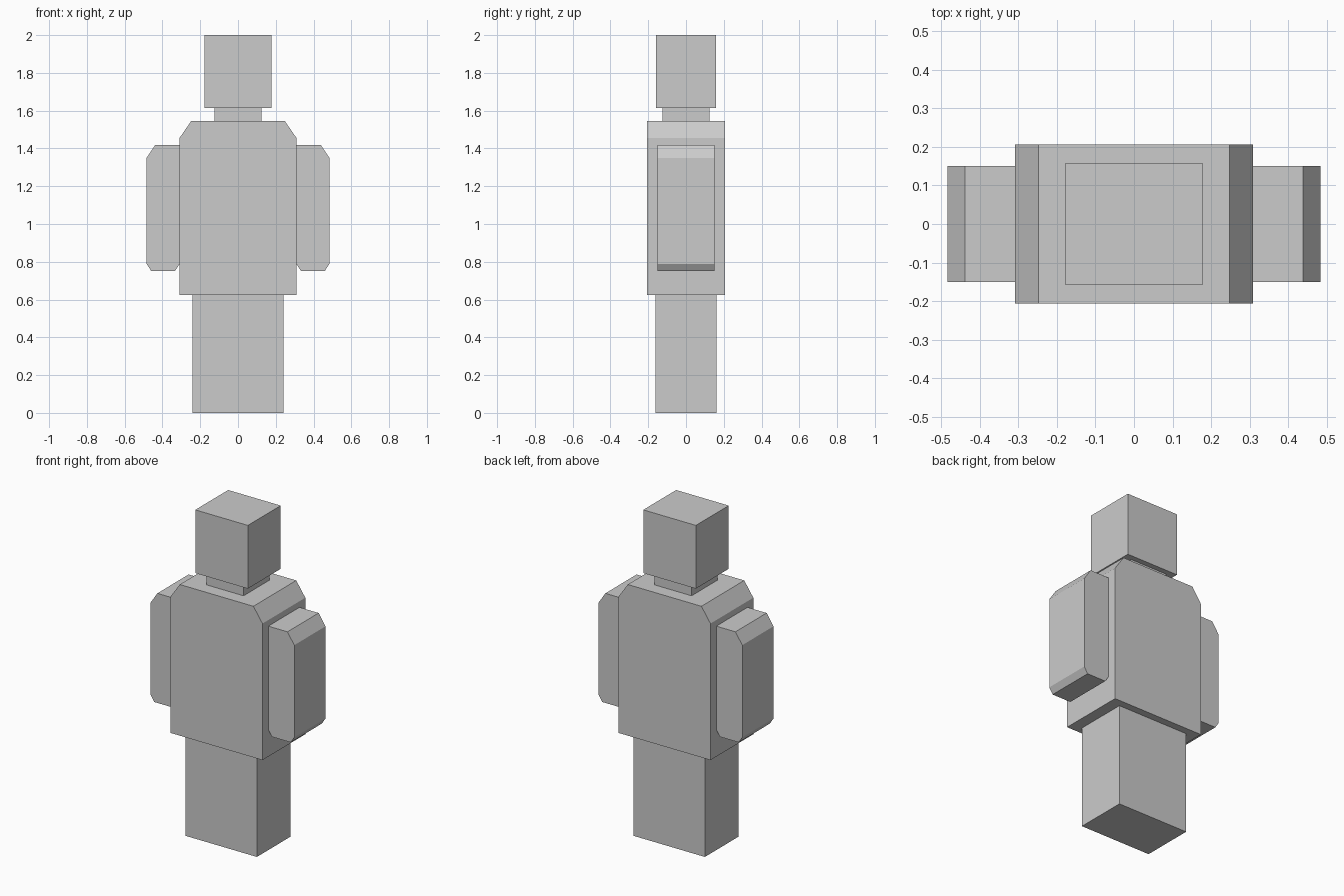
import bpy

if "Cube" in bpy.data.objects:
    bpy.data.objects.remove(bpy.data.objects["Cube"])


def prism(name, profile, depth):
    """Extrude a counter-clockwise (x, z) outline from -depth to +depth in y."""
    n = len(profile)
    verts = [(x, y, z) for y in (-depth, depth) for x, z in profile]
    faces = [tuple(range(n)), tuple(range(2 * n - 1, n - 1, -1))]
    for i in range(n):
        j = (i + 1) % n
        faces.append((i, i + n, j + n, j))
    mesh = bpy.data.meshes.new(name)
    mesh.from_pydata(verts, [], faces)
    mesh.update()
    obj = bpy.data.objects.new(name, mesh)
    bpy.context.collection.objects.link(obj)
    return obj


def box(name, half_x, half_y, z0, z1):
    return prism(name, [(-half_x, z0), (half_x, z0), (half_x, z1), (-half_x, z1)], half_y)


# Legs block, neck and head
box("legs", 0.24, 0.161, 0.0, 0.625)
box("neck", 0.125, 0.125, 1.545, 1.615)
box("head", 0.177, 0.158, 1.615, 2.0)

# Torso with sloped shoulders
prism("torso", [(-0.309, 0.625), (0.309, 0.625), (0.309, 1.456),
                (0.248, 1.545), (-0.248, 1.545), (-0.309, 1.456)], 0.206)

# Arms: sloped outer shoulder, chamfered lower end
arm = [(0.333, 0.752), (0.46, 0.752), (0.484, 0.789),
       (0.484, 1.35), (0.438, 1.419), (0.309, 1.419), (0.309, 0.789)]
prism("right_arm", arm, 0.15)
prism("left_arm", [(-x, z) for x, z in reversed(arm)], 0.15)
